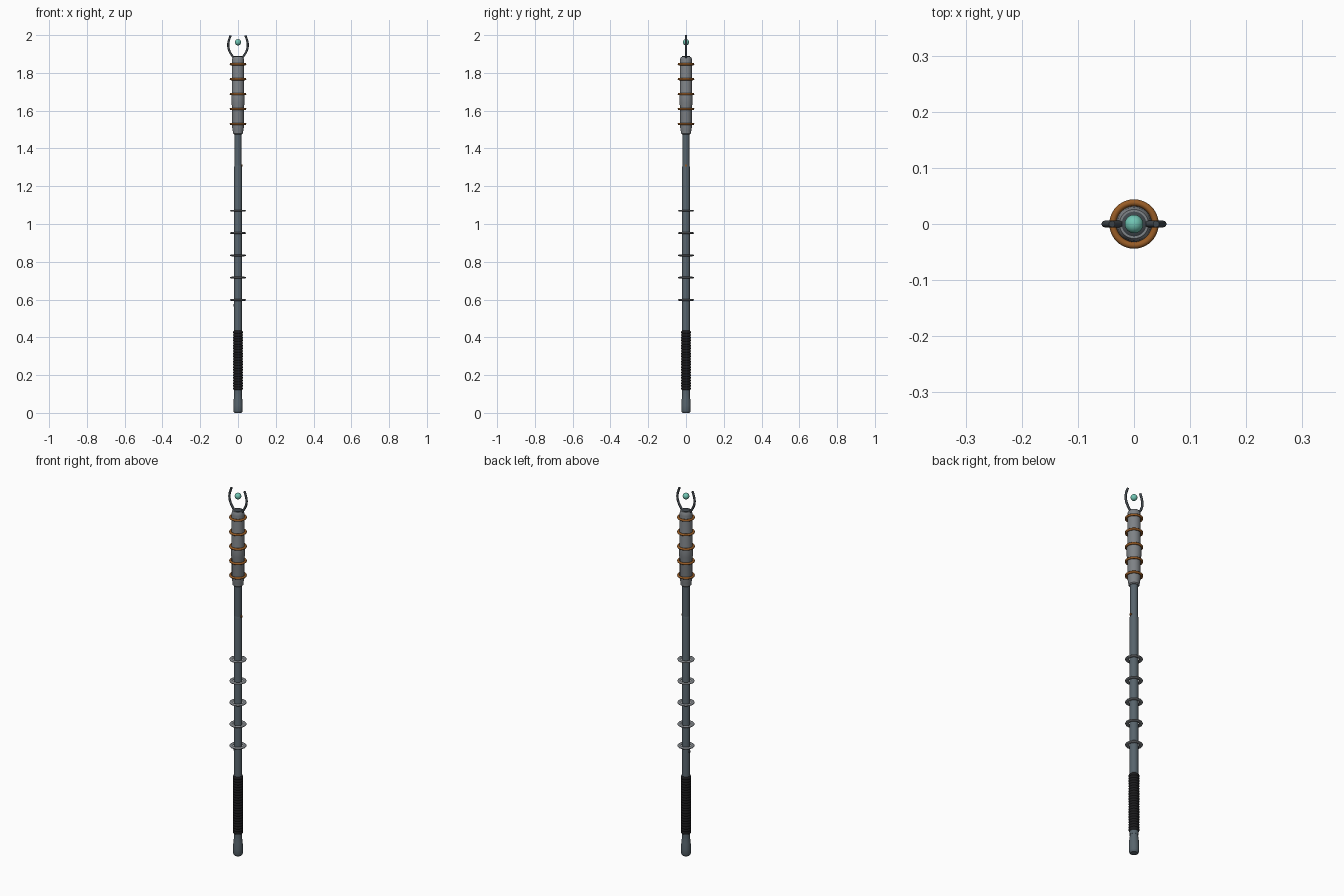
import bpy, math

if "Cube" in bpy.data.objects:
    bpy.data.objects.remove(bpy.data.objects["Cube"])


def material(name, rgb):
    m = bpy.data.materials.new(name)
    m.diffuse_color = tuple((c / 255) ** 2.2 for c in rgb) + (1,)
    m.use_nodes = True
    m.node_tree.nodes["Principled BSDF"].inputs["Base Color"].default_value = m.diffuse_color
    return m


STEEL = material("blue_grey_steel", (88, 100, 108))
IRON = material("light_iron", (125, 129, 133))
DARK = material("dark_metal", (66, 72, 77))
GRIP = material("black_leather", (33, 33, 35))
COPPER = material("copper", (150, 92, 42))
ORB = material("teal_crystal", (112, 196, 178))


def finish(ob, name, mat, angle=35):
    ob.name = name
    ob.data.materials.append(mat)
    bpy.ops.object.select_all(action='DESELECT')
    ob.select_set(True)
    bpy.context.view_layer.objects.active = ob
    bpy.ops.object.shade_smooth_by_angle(angle=math.radians(angle))
    return ob


def lathe(name, profile, mat, sides=32):
    """Revolve (radius, z) points about the z axis, capped at both ends."""
    verts, faces = [], []
    for r, z in profile:
        for i in range(sides):
            a = 2 * math.pi * i / sides
            verts.append((r * math.cos(a), r * math.sin(a), z))
    for k in range(len(profile) - 1):
        for i in range(sides):
            j = (i + 1) % sides
            faces.append((k * sides + i, k * sides + j,
                          (k + 1) * sides + j, (k + 1) * sides + i))
    faces.append(tuple(reversed(range(sides))))
    faces.append(tuple(range((len(profile) - 1) * sides, len(profile) * sides)))
    me = bpy.data.meshes.new(name)
    me.from_pydata(verts, [], faces)
    ob = bpy.data.objects.new(name, me)
    bpy.context.collection.objects.link(ob)
    return finish(ob, name, mat)


def ring(name, z, major, minor, mat, flat=1.0):
    bpy.ops.mesh.primitive_torus_add(major_radius=major, minor_radius=minor, location=(0, 0, z),
                                     major_segments=40, minor_segments=12)
    ob = bpy.context.object
    ob.scale.z = flat
    return finish(ob, name, mat, 60)


# shaft, slightly thinner above the joint
lathe("lower_shaft", [(0.021, 0.1), (0.021, 1.3), (0.019, 1.31)], STEEL)
lathe("upper_shaft", [(0.019, 1.3), (0.019, 1.5)], STEEL)

# pommel
lathe("pommel", [(0.018, 0), (0.022, 0.004), (0.025, 0.012), (0.025, 0.04),
                 (0.023, 0.07), (0.020, 0.095), (0.020, 0.13)], STEEL)

# ridged grip
profile = [(0.021, 0.12)]
ridges = 22
for i in range(ridges):
    z0, h = 0.122 + i * 0.312 / ridges, 0.312 / ridges
    profile += [(0.0235, z0), (0.0255, z0 + h * 0.3), (0.0255, z0 + h * 0.7)]
profile += [(0.0235, 0.434), (0.021, 0.436)]
lathe("grip", profile, GRIP)

# thin guard rings on the shaft
for i in range(5):
    ring(f"shaft_ring_{i + 1}", 0.598 + i * 0.118, 0.033, 0.0095, IRON, 0.5)

# head cylinder with slightly swollen middle
lathe("head", [(0.022, 1.475), (0.027, 1.48), (0.028, 1.495), (0.031, 1.51),
               (0.031, 1.62), (0.035, 1.64), (0.035, 1.685), (0.032, 1.70),
               (0.032, 1.865), (0.030, 1.878), (0.026, 1.885), (0.021, 1.885)], IRON)
lathe("head_cap", [(0.022, 1.88), (0.022, 1.887), (0.019, 1.889)], DARK)

# copper coils round the head
for i in range(5):
    ring(f"copper_coil_{i + 1}", 1.53 + i * 0.079, 0.038, 0.006, COPPER)

# small studs on the shaft sides
for name, x, z, mat in (("upper_stud", 0.020, 1.31, COPPER), ("lower_stud", -0.020, 0.57, DARK)):
    bpy.ops.mesh.primitive_cylinder_add(vertices=16, radius=0.006, depth=0.008,
                                        location=(x, 0, z), rotation=(0, math.pi / 2, 0))
    finish(bpy.context.object, name, mat)

# two curved prongs
path = [(0.018, 1.872), (0.030, 1.89), (0.045, 1.915), (0.052, 1.945),
        (0.048, 1.972), (0.039, 1.998)]
for side, label in ((-1, "left"), (1, "right")):
    cu = bpy.data.curves.new("prong_path", 'CURVE')
    cu.dimensions = '3D'
    cu.bevel_depth = 0.006
    cu.bevel_resolution = 3
    cu.use_fill_caps = True
    sp = cu.splines.new('BEZIER')
    sp.bezier_points.add(len(path) - 1)
    for p, (x, z) in zip(sp.bezier_points, path):
        p.co = (side * x, 0, z)
        p.handle_left_type = p.handle_right_type = 'AUTO'
    sp.resolution_u = 5
    ob = bpy.data.objects.new("prong", cu)
    bpy.context.collection.objects.link(ob)
    bpy.ops.object.select_all(action='DESELECT')
    ob.select_set(True)
    bpy.context.view_layer.objects.active = ob
    bpy.ops.object.convert(target='MESH')
    finish(bpy.context.object, label + "_prong", DARK, 50)

# floating crystal orb
bpy.ops.mesh.primitive_uv_sphere_add(segments=24, ring_count=16, radius=0.0165, location=(0, 0, 1.962))
finish(bpy.context.object, "crystal_orb", ORB, 60)
